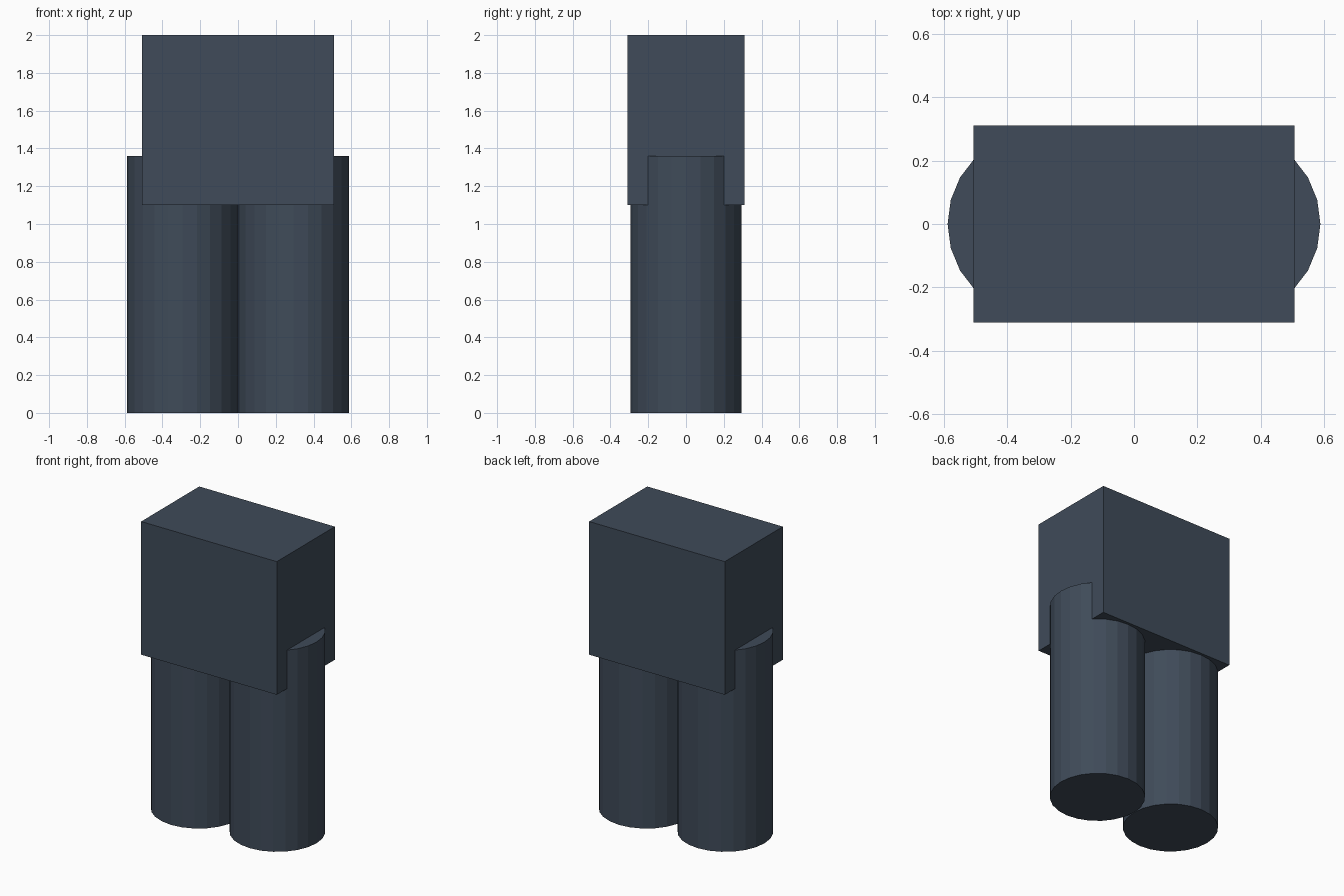
import bpy

if "Cube" in bpy.data.objects:
    bpy.data.objects.remove(bpy.data.objects["Cube"])

# Dark slate material shared by all parts
slate = bpy.data.materials.new("dark_slate")
slate.diffuse_color = (0.05, 0.07, 0.1, 1)
slate.use_nodes = True
slate.node_tree.nodes["Principled BSDF"].inputs["Base Color"].default_value = slate.diffuse_color


def finish(name):
    obj = bpy.context.object
    obj.name = name
    obj.data.materials.append(slate)
    return obj


# Upper block
bpy.ops.mesh.primitive_cube_add(size=1, location=(0, 0, 1.55))
block = finish("upper_block")
block.scale = (1.014, 0.62, 0.9)
bpy.ops.object.transform_apply(location=False, rotation=False, scale=True)

# Two 24-sided legs that meet in the middle and run up into the block
LEG_RADIUS, LEG_HEIGHT = 0.294, 1.36
for side, name in ((-1, "left_leg"), (1, "right_leg")):
    bpy.ops.mesh.primitive_cylinder_add(
        vertices=24, radius=LEG_RADIUS, depth=LEG_HEIGHT,
        location=(side * LEG_RADIUS, 0, LEG_HEIGHT / 2))
    finish(name)
